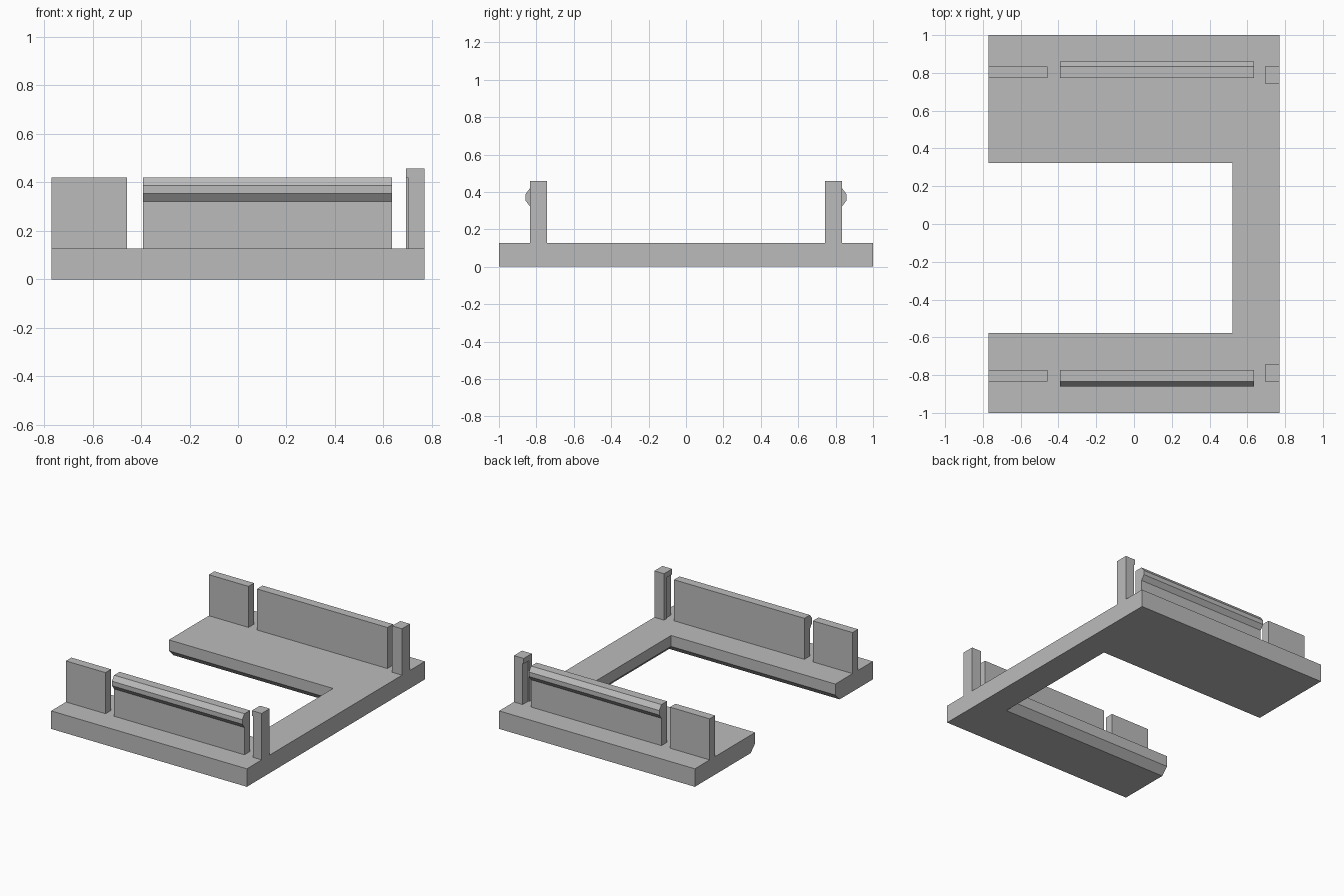
import bpy
import bmesh

cube = bpy.data.objects.get("Cube")
if cube:
    bpy.data.objects.remove(cube, do_unlink=True)

grey = bpy.data.materials.new("plain grey")
grey.use_nodes = True
COLOUR = (0.5, 0.5, 0.5, 1)
grey.diffuse_color = COLOUR
grey.node_tree.nodes["Principled BSDF"].inputs["Base Color"].default_value = COLOUR


def loft(name, rings):
    """Join matching outlines with side faces and cap both ends."""
    bm = bmesh.new()
    loops = [[bm.verts.new(p) for p in ring] for ring in rings]
    n = len(loops[0])
    for a, b in zip(loops, loops[1:]):
        for i in range(n):
            j = (i + 1) % n
            bm.faces.new((a[i], a[j], b[j], b[i]))
    bm.faces.new(loops[0])
    bm.faces.new(loops[-1])
    bmesh.ops.recalc_face_normals(bm, faces=bm.faces)
    mesh = bpy.data.meshes.new(name)
    bm.to_mesh(mesh)
    bm.free()
    mesh.materials.append(grey)
    obj = bpy.data.objects.new(name, mesh)
    bpy.context.collection.objects.link(obj)
    return obj


def along_x(name, profile, x0, x1, side):
    """Extrude a (y, z) profile along x; side mirrors it front to back."""
    return loft(name, [[(x, side * y, z) for y, z in profile] for x in (x0, x1)])


HALF_X, BASE_Z, PANEL_Z, POST_Z = 0.77, 0.128, 0.42, 0.458
INNER, OUTER, RIDGE, POST_INNER = 0.772, 0.834, 0.859, 0.743


# U-shaped base, bevelled underneath around the opening
def base_ring(z, inset):
    x = 0.522 + inset
    back, front = 0.323 + inset, -0.578 - inset
    return [(-HALF_X, -1, z), (HALF_X, -1, z), (HALF_X, 1, z), (-HALF_X, 1, z),
            (-HALF_X, back, z), (x, back, z), (x, front, z), (-HALF_X, front, z)]


loft("base", [base_ring(0, 0.05), base_ring(0.05, 0), base_ring(BASE_Z, 0)])

# Profiles of the uprights, seen from the side
wall = [(INNER, BASE_Z), (OUTER, BASE_Z), (OUTER, PANEL_Z), (INNER, PANEL_Z)]
clip = [(INNER, BASE_Z), (OUTER, BASE_Z), (OUTER, 0.322), (RIDGE, 0.355),
        (RIDGE, 0.387), (OUTER, PANEL_Z), (INNER, PANEL_Z)]
post = [(POST_INNER, BASE_Z), (OUTER, BASE_Z), (OUTER, POST_Z), (POST_INNER, POST_Z)]
lip = [(POST_INNER, BASE_Z), (INNER, BASE_Z), (INNER, PANEL_Z),
       (OUTER, PANEL_Z), (OUTER, POST_Z), (POST_INNER, POST_Z)]

# Matching row of uprights on the front and back arms
for label, side in (("front", -1), ("back", 1)):
    along_x(label + "_end_wall", wall, -HALF_X, -0.458, side)
    along_x(label + "_clip_panel", clip, -0.391, 0.635, side)
    along_x(label + "_post", post, 0.701, HALF_X, side)
    along_x(label + "_post_lip", lip, 0.693, 0.701, side)
